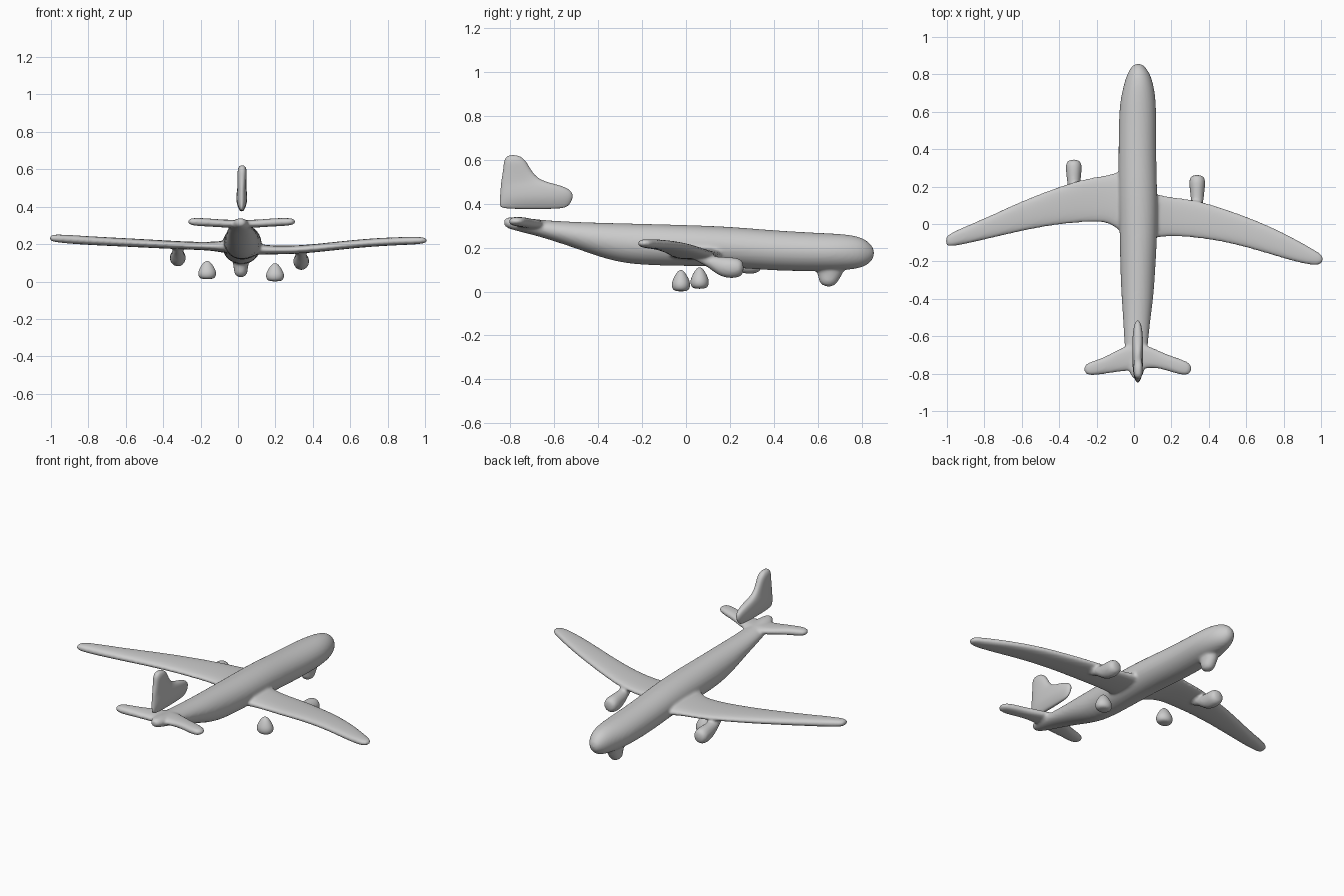
import bpy, bmesh, math

SIDES = 16
AXES = {"x": (0, 1, 2), "y": (1, 0, 2), "z": (2, 0, 1)}


def loft(bm, axis, sections, power=1.0):
    """Skin oval rings; a section is (position, u min, u max, v min, v max)."""
    a, b, c = AXES[axis]
    rings = []
    for t, u0, u1, v0, v1 in sections:
        ring = []
        for i in range(SIDES):
            ang = 2 * math.pi * i / SIDES
            cu, sv = math.cos(ang), math.sin(ang)
            p = [0, 0, 0]
            p[a] = t
            p[b] = (u0 + u1) / 2 + (u1 - u0) / 2 * math.copysign(abs(cu) ** power, cu)
            p[c] = (v0 + v1) / 2 + (v1 - v0) / 2 * math.copysign(abs(sv) ** power, sv)
            ring.append(bm.verts.new(p))
        rings.append(ring)
    faces = [bm.faces.new(rings[0]), bm.faces.new(rings[-1])]
    for r, s in zip(rings, rings[1:]):
        for i in range(SIDES):
            j = (i + 1) % SIDES
            faces.append(bm.faces.new((r[i], r[j], s[j], s[i])))
    bmesh.ops.recalc_face_normals(bm, faces=faces)


def finish(name, bm, fuse=False):
    mesh = bpy.data.meshes.new(name)
    bm.to_mesh(mesh)
    bm.free()
    mesh.shade_smooth()
    obj = bpy.data.objects.new(name, mesh)
    bpy.context.collection.objects.link(obj)
    sub = obj.modifiers.new("round", "SUBSURF")
    sub.levels = sub.render_levels = 2
    if fuse:
        rem = obj.modifiers.new("fuse", "REMESH")
        rem.mode = "VOXEL"
        rem.voxel_size = 0.008
        rem.use_smooth_shade = True
        smo = obj.modifiers.new("blend", "SMOOTH")
        smo.factor = 0.5
        smo.iterations = 5
    return obj


# Airframe: every connected part fused into one softly blended skin
bm = bmesh.new()

# fuselage, tail to nose
loft(bm, "y", [
    (-0.83, 0.00, 0.03, 0.30, 0.33), (-0.81, -0.02, 0.05, 0.285, 0.34),
    (-0.74, -0.04, 0.065, 0.268, 0.338), (-0.65, -0.053, 0.075, 0.245, 0.325),
    (-0.50, -0.06, 0.09, 0.195, 0.318), (-0.40, -0.068, 0.105, 0.158, 0.315),
    (-0.26, -0.075, 0.115, 0.118, 0.312), (0.00, -0.08, 0.13, 0.115, 0.305),
    (0.20, -0.085, 0.125, 0.11, 0.298), (0.40, -0.085, 0.12, 0.092, 0.28),
    (0.62, -0.083, 0.122, 0.09, 0.268), (0.72, -0.063, 0.112, 0.095, 0.264),
    (0.80, -0.04, 0.09, 0.105, 0.25), (0.84, -0.015, 0.06, 0.13, 0.22),
    (0.857, 0.005, 0.04, 0.16, 0.19)])

# left wing, tip to root
loft(bm, "x", [
    (-1.008, -0.115, -0.07, 0.22, 0.245), (-0.98, -0.125, -0.045, 0.208, 0.255),
    (-0.80, -0.085, 0.03, 0.195, 0.242), (-0.60, -0.038, 0.125, 0.186, 0.232),
    (-0.42, -0.005, 0.195, 0.177, 0.222), (-0.25, 0.01, 0.25, 0.17, 0.212),
    (-0.13, 0.01, 0.262, 0.165, 0.212), (-0.07, -0.05, 0.29, 0.15, 0.22),
    (0.00, -0.08, 0.30, 0.15, 0.22)], 0.8)

# right wing, root to tip
loft(bm, "x", [
    (0.04, -0.09, 0.19, 0.14, 0.21), (0.12, -0.075, 0.16, 0.143, 0.20),
    (0.20, -0.065, 0.145, 0.145, 0.19), (0.34, -0.075, 0.13, 0.148, 0.193),
    (0.50, -0.10, 0.078, 0.165, 0.21), (0.67, -0.145, 0.015, 0.183, 0.228),
    (0.83, -0.195, -0.06, 0.193, 0.237), (0.96, -0.225, -0.135, 0.198, 0.24),
    (1.0, -0.215, -0.16, 0.205, 0.235), (1.01, -0.20, -0.175, 0.212, 0.228)], 0.8)

# tailplane, tip to tip
loft(bm, "x", [
    (-0.268, -0.79, -0.76, 0.31, 0.33), (-0.245, -0.815, -0.738, 0.298, 0.342),
    (-0.16, -0.802, -0.715, 0.294, 0.338), (-0.07, -0.79, -0.66, 0.288, 0.33),
    (0.02, -0.78, -0.63, 0.285, 0.33), (0.10, -0.765, -0.66, 0.288, 0.33),
    (0.18, -0.785, -0.70, 0.294, 0.338), (0.28, -0.818, -0.73, 0.298, 0.342),
    (0.308, -0.79, -0.755, 0.31, 0.33)], 0.8)

# engines: x centre, nose y, z centre
for x, y, z in ((-0.322, 0.345, 0.127), (0.338, 0.263, 0.108)):
    loft(bm, "y", [
        (y + d, x - r, x + r, z + up - h, z + up + h) for d, r, h, up in (
            (-0.24, 0.01, 0.01, 0.05), (-0.17, 0.03, 0.025, 0.035),
            (-0.12, 0.036, 0.043, 0.008), (-0.07, 0.042, 0.05, 0),
            (-0.02, 0.046, 0.046, 0), (0.0, 0.024, 0.026, 0))])

# nose wheel
loft(bm, "z", [
    (0.022, 0.00, 0.03, 0.63, 0.67), (0.04, -0.022, 0.052, 0.605, 0.69),
    (0.075, -0.023, 0.053, 0.60, 0.71), (0.10, -0.03, 0.06, 0.59, 0.725),
    (0.14, -0.03, 0.06, 0.60, 0.72)])
finish("airframe", bm, fuse=True)

# Tail fin, floating just above the tail
bm = bmesh.new()
loft(bm, "z", [
    (0.375, 0.012, 0.028, -0.835, -0.56), (0.39, 0.002, 0.038, -0.853, -0.53),
    (0.425, -0.01, 0.05, -0.85, -0.51), (0.46, -0.01, 0.05, -0.848, -0.515),
    (0.485, -0.006, 0.047, -0.845, -0.57), (0.505, -0.003, 0.044, -0.842, -0.67),
    (0.56, -0.003, 0.046, -0.832, -0.71), (0.60, -0.003, 0.048, -0.83, -0.73),
    (0.622, 0.01, 0.035, -0.81, -0.765)], 0.8)
finish("tail_fin", bm)

# Main wheels, small rounded cones under the wings
for name, x, y, z in (("left_wheel", -0.165, 0.062, 0.012), ("right_wheel", 0.198, -0.023, 0.0)):
    bm = bmesh.new()
    loft(bm, "z", [
        (z + h, x - 1.15 * r, x + 1.15 * r, y - r, y + r) for h, r in (
            (0, 0.028), (0.015, 0.042), (0.04, 0.044), (0.07, 0.03), (0.088, 0.018), (0.098, 0.007))])
    finish(name, bm)
